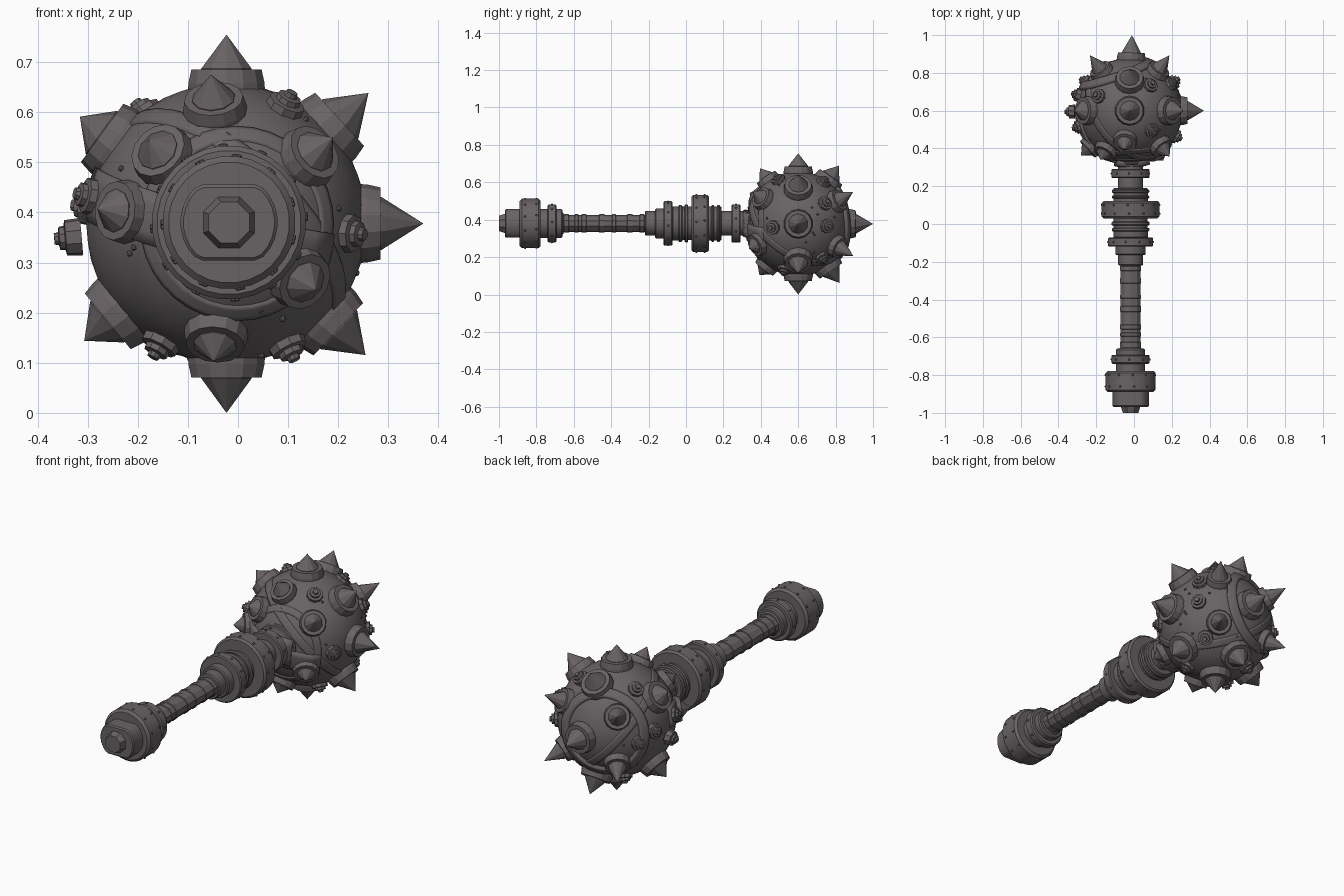
import bpy, bmesh, math, random
from mathutils import Vector, Matrix

if "Cube" in bpy.data.objects:
    bpy.data.objects.remove(bpy.data.objects["Cube"])

random.seed(4)
metal = bpy.data.materials.new("dark iron")
metal.diffuse_color = (0.14, 0.123, 0.128, 1)
metal.use_nodes = True
metal.node_tree.nodes["Principled BSDF"].inputs["Base Color"].default_value = metal.diffuse_color
AX, AZ = -0.018, 0.38                      # handle axis
C = Vector((-0.023, 0.6, 0.378))           # head centre
R = 0.28


def finish(name, bm, bevel=0.0, smooth=30):
    bmesh.ops.recalc_face_normals(bm, faces=bm.faces)
    me = bpy.data.meshes.new(name)
    bm.to_mesh(me)
    bm.free()
    me.materials.append(metal)
    ob = bpy.data.objects.new(name, me)
    bpy.context.collection.objects.link(ob)
    if bevel:
        m = ob.modifiers.new("bevel", 'BEVEL')
        m.width, m.segments, m.limit_method = bevel, 1, 'ANGLE'
        m.angle_limit = math.radians(50)
    if smooth:
        bpy.ops.object.select_all(action='DESELECT')
        ob.select_set(True)
        bpy.context.view_layer.objects.active = ob
        bpy.ops.object.shade_smooth_by_angle(angle=math.radians(smooth))
    return ob


def lathe(bm, origin, direction, prof, n):
    """Revolve (distance, radius) points round a direction."""
    q = Vector(direction).normalized().to_track_quat('Z', 'Y')
    rings = []
    for d, r in prof:
        if r == 0:
            rings.append([bm.verts.new(origin + q @ Vector((0, 0, d)))])
        else:
            rings.append([bm.verts.new(origin + q @ Vector((
                r * math.cos(2 * math.pi * (i + .5) / n),
                r * math.sin(2 * math.pi * (i + .5) / n), d))) for i in range(n)])
    for a, b in zip(rings, rings[1:]):
        for i in range(n):
            j = (i + 1) % n
            if len(b) == 1:
                bm.faces.new((a[i], a[j], b[0]))
            else:
                bm.faces.new((a[i], a[j], b[j], b[i]))
    for ring in (rings[0], rings[-1]):
        if len(ring) > 2:
            bm.faces.new(ring)


def rod(name, y0, y1, r, n=28, bevel=0.006, smooth=30, r2=None, sx=1, sz=1):
    bm = bmesh.new()
    lathe(bm, Vector((AX, 0, AZ)), (0, 1, 0), [(y0, r), (y1, r2 or r)], n)
    for v in bm.verts:
        v.co.x = AX + (v.co.x - AX) * sx
        v.co.z = AZ + (v.co.z - AZ) * sz
    return finish(name, bm, bevel, smooth)


def rivets(name, y, r, count, size):
    bm = bmesh.new()
    for i in range(count):
        a = 2 * math.pi * i / count + y
        d = Vector((math.cos(a), 0, math.sin(a)))
        lathe(bm, Vector((AX, y, AZ)), d, [(r - .01, size), (r + .002, size), (r + .004, size * .5)], 6)
    finish(name, bm, smooth=0)


# pommel
rod("pommel_tip", -1.0, -0.95, 0.044, 8, 0, 0, 0.062)
cap = rod("pommel_cap", -0.968, -0.88, 0.097)
for v in cap.data.vertices:                 # flattened above and below
    v.co.z = max(AZ - .076, min(AZ + .076, v.co.z))
rod("pommel_ring", -0.89, -0.777, 0.133, bevel=0.012)
rod("pommel_neck", -0.79, -0.66, 0.078)
rod("pommel_collar", -0.74, -0.693, 0.102)
rod("pommel_taper", -0.70, -0.655, 0.075, r2=0.06)

# oval grip with flush bands
rod("grip", -0.68, -0.18, 0.05, 10, 0, 0, sx=1.12, sz=.92)
for i, (y, w) in enumerate([(-.64, .03), (-.585, .02), (-.545, .025), (-.45, .03),
                            (-.385, .02), (-.30, .03), (-.235, .025)]):
    rod(f"grip_band_{i}", y - w / 2, y + w / 2, .0535, 10, .002, 0, sx=1.1, sz=.92)

# guard rings between grip and head
for nm, y0, y1, r in [
    ("grip_top", -.22, -.15, .066), ("lower_sleeve", -.165, -.10, .08),
    ("lower_ring", -.12, -.072, .12), ("step_ring_a", -.075, -.03, .092),
    ("step_ring_b", -.04, -.02, .1), ("step_core", -.03, .04, .09),
    ("step_ring_c", -.008, .012, .102), ("main_ring", .03, .122, .154),
    ("upper_sleeve", .115, .19, .092), ("step_ring_d", .135, .150, .1),
    ("step_ring_e", .165, .182, .1), ("neck", .18, .40, .066),
    ("upper_ring", .243, .292, .102), ("neck_ring", .312, .328, .074),
    ("head_socket", .335, .40, .11),
]:
    rod(nm, y0, y1, r, bevel=.010 if nm == "main_ring" else .005)
for nm, y, r, c in [("main_ring_rivets", .055, .154, 12), ("main_ring_rivets_b", .1, .154, 12),
                    ("lower_ring_rivets", -.095, .12, 10), ("upper_ring_rivets", .267, .102, 9),
                    ("pommel_rivets", -.80, .133, 11), ("pommel_rivets_b", -.86, .133, 11),
                    ("pommel_collar_rivets", -.717, .102, 8)]:
    rivets(nm, y, r, c, .006)

# main ball
bm = bmesh.new()
bmesh.ops.create_icosphere(bm, subdivisions=4, radius=R, matrix=Matrix.Translation(C))
finish("head_ball", bm, smooth=30)


def strap(name, axis, p0, p1, a0, a1, r=R + .010, thick=.03):
    """Curved plate on the ball: polar range p, sweep range a, in degrees."""
    q = Vector(axis).normalized().to_track_quat('Z', 'Y')
    bm = bmesh.new()
    n, m = max(4, int((a1 - a0) / 10)), 4
    rows = []
    for i in range(n + 1):
        a = math.radians(a0 + (a1 - a0) * i / n)
        rows.append([])
        for j in range(m + 1):
            p = math.radians(p0 + (p1 - p0) * j / m)
            rows[-1].append(bm.verts.new(C + q @ Vector((
                math.sin(p) * math.cos(a), math.sin(p) * math.sin(a), math.cos(p))) * r))
    for s, t in zip(rows, rows[1:]):
        for j in range(m):
            bm.faces.new((s[j], s[j + 1], t[j + 1], t[j]))
    bmesh.ops.remove_doubles(bm, verts=bm.verts, dist=1e-5)
    ob = finish(name, bm)
    # outward normals, so solidify grows inward
    if ob.data.polygons[0].normal.dot(ob.data.polygons[0].center - C) < 0:
        ob.data.flip_normals()
    mod = ob.modifiers.new("thickness", 'SOLIDIFY')
    mod.thickness, mod.offset = thick, -1


# straps and plates over the ball
strap("back_rim", (-.35, 1, .1), 38, 47, 0, 360, R + .016, .035)
strap("side_band", (.25, -.1, 1), 80, 101, 120, 250, R + .01)
strap("side_plate", (.1, 0, 1), 77, 102, 165, 200, R + .025, .05)
strap("slanted_band", (.7, .5, .75), 85, 93, 0, 360, R + .005)
strap("front_rim", (.1, -1, 0), 36, 43, 0, 360, R + .005)


def spike(name, d, tip, s=1.0, n=10):
    bm = bmesh.new()
    top = R + .009 + .018 * s
    lathe(bm, C, d, [(R - .045, .08 * s), (R, .078 * s), (top, .072 * s), (top, .056 * s)], n + 4)
    lathe(bm, C, d, [(R - .005, .053 * s), (top + .002, .053 * s), (tip, 0)], n)
    finish(name, bm, smooth=0)


# large spikes: ring round the middle, then those leaning back and forward
big = [((0, 0, 1), .377), ((0, 0, -1), .378), ((1, 0, 0), .393), ((.03, 1, 0), .40),
       ((.285, 0, .262), .385), ((-.295, 0, .215), .362), ((-.285, 0, -.235), .368),
       ((.278, 0, -.263), .382), ((0, .22, .315), .38), ((0, .22, -.315), .385)]
for i, (d, t) in enumerate(big):
    spike(f"large_spike_{i}", d, t)
small = [((-.03, -.2, .29), .362), ((-.025, -.2, -.265), .345), ((-.15, -.25, .16), .345),
         ((.21, -.24, .17), .365), ((.175, -.26, -.13), .345), ((-.26, -.24, .03), .352),
         ((.215, .3, .175), .40), ((-.215, .3, .175), .40), ((.215, .3, -.175), .40),
         ((-.215, .3, -.175), .40)]
for i, (d, t) in enumerate(small):
    spike(f"small_spike_{i}", d, t, .82)


def stud(name, d, r0=R, s=1.0):
    bm = bmesh.new()
    lathe(bm, C, d, [(r0 - .02, .04 * s), (r0 + .012 * s, .038 * s), (r0 + .014 * s, .026 * s),
                     (r0 + .025 * s, .025 * s), (r0 + .027 * s, .014 * s), (r0 + .036 * s, .012 * s)], 9)
    finish(name, bm, smooth=0)


# stepped bolts
studs = [(1, .65, .5), (1, .65, -.05), (.8, .6, -.85), (1, -.55, -.08), (.5, .6, 1),
         (-.75, .35, 1), (.5, -.45, 1), (-.55, -.3, -1), (.5, -.3, -1),
         (-.5, .45, -1), (-1, .65, -.05)]
for i, d in enumerate(studs):
    stud(f"stepped_bolt_{i}", d)
for i, (d, r0) in enumerate([((-1, -.02, -.09), .311), ((-1, -.32, .2), R + .01), ((-1, .3, .12), R + .01)]):
    stud(f"side_bolt_{i}", d, r0, .95)

# scattered rivets on the ball
bm = bmesh.new()
for i in range(50):
    d = Vector([random.gauss(0, 1) for _ in range(3)]).normalized()
    lathe(bm, C, d, [(R - .01, .006), (R + .003, .006), (R + .006, .003)], 6)
finish("ball_rivets", bm, smooth=0)
